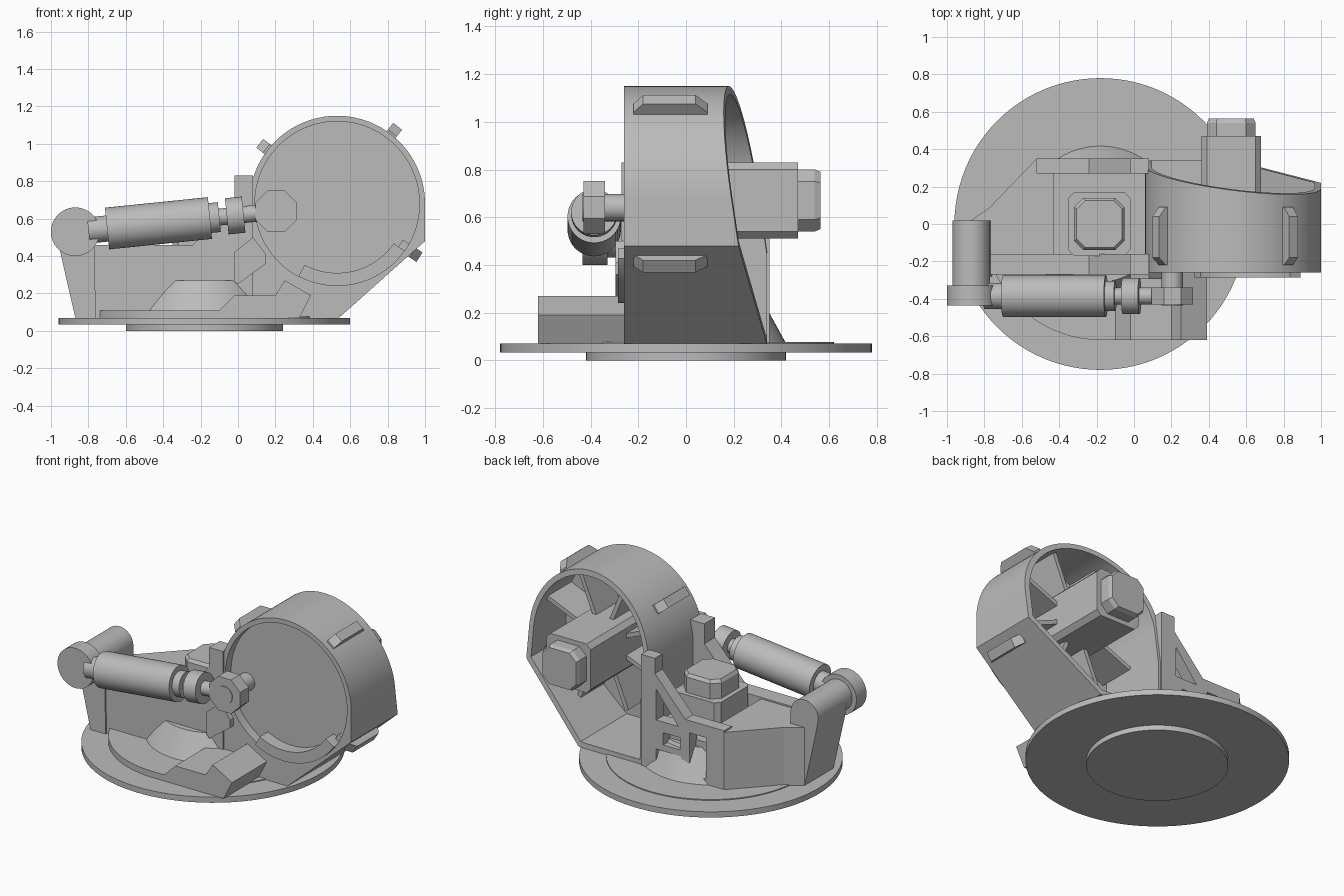
import bpy, bmesh
from math import sin, cos, radians, pi
from mathutils import Vector

if "Cube" in bpy.data.objects:
    bpy.data.objects.remove(bpy.data.objects["Cube"])

grey = bpy.data.materials.new("machine grey")
grey.use_nodes = True
grey.diffuse_color = (0.5, 0.5, 0.5, 1)
grey.node_tree.nodes["Principled BSDF"].inputs["Base Color"].default_value = grey.diffuse_color


def finish(name, bm):
    bmesh.ops.recalc_face_normals(bm, faces=bm.faces)
    mesh = bpy.data.meshes.new(name)
    bm.to_mesh(mesh)
    bm.free()
    mesh.materials.append(grey)
    ob = bpy.data.objects.new(name, mesh)
    bpy.context.collection.objects.link(ob)
    return ob


def prism(name, pts, a, b, axis="y", slant=None, taper=1.0):
    """Extrude a flat outline between a and b; slant is an optional trimming plane."""
    bm = bmesh.new()
    place = (lambda u, v, w: (u, w, v)) if axis == "y" else (lambda u, v, w: (u, v, w))
    mid = sum((Vector(p) for p in pts), Vector((0, 0))) / len(pts)
    low = [bm.verts.new(place(u, v, a)) for u, v in pts]
    far = [mid + (Vector(p) - mid) * taper for p in pts]
    top = [bm.verts.new(place(u, v, b)) for u, v in far]
    bm.faces.new(low)
    bm.faces.new(top)
    n = len(pts)
    for i in range(n):
        j = (i + 1) % n
        bm.faces.new((low[i], low[j], top[j], top[i]))
    if slant:
        cut = bmesh.ops.bisect_plane(bm, geom=bm.verts[:] + bm.edges[:] + bm.faces[:],
                                     plane_co=slant[0], plane_no=slant[1], clear_outer=True)
        edges = [e for e in cut["geom_cut"] if isinstance(e, bmesh.types.BMEdge)]
        bmesh.ops.edgeloop_fill(bm, edges=edges)
    return finish(name, bm)


def arc(cx, cz, r, start, end, steps=48):
    return [(cx + r * cos(radians(start + (end - start) * i / steps)),
             cz + r * sin(radians(start + (end - start) * i / steps))) for i in range(steps + 1)]


def circle(cx, cz, r, sides=64, turn=0):
    return arc(cx, cz, r, turn, turn + 360, sides)[:-1]


def rect(x0, x1, z0, z1, c=0):
    if not c:
        return [(x0, z0), (x1, z0), (x1, z1), (x0, z1)]
    return [(x0 + c, z0), (x1 - c, z0), (x1, z0 + c), (x1, z1 - c),
            (x1 - c, z1), (x0 + c, z1), (x0, z1 - c), (x0, z0 + c)]


def carve(target, *cutters):
    for cutter in cutters:
        mod = target.modifiers.new("cut", "BOOLEAN")
        mod.operation = "DIFFERENCE"
        mod.solver = "EXACT"
        mod.object = cutter
        bpy.context.view_layer.objects.active = target
        bpy.ops.object.modifier_apply(modifier=mod.name)
        bpy.data.objects.remove(cutter)


def rod(name, p, q, r1, r2=None, sides=40):
    p, q = Vector(p), Vector(q)
    bm = bmesh.new()
    bmesh.ops.create_cone(bm, cap_ends=True, segments=sides, radius1=r1,
                          radius2=r1 if r2 is None else r2, depth=(q - p).length)
    turn = (q - p).to_track_quat("Z", "Y").to_matrix()
    bmesh.ops.rotate(bm, verts=bm.verts, matrix=turn)
    bmesh.ops.translate(bm, verts=bm.verts, vec=(p + q) / 2)
    return finish(name, bm)


# Turntable
AX = -0.18
for name, r, z0, z1 in (("base_spigot", 0.42, 0, 0.035), ("base_disc", 0.78, 0.033, 0.07),
                        ("bearing_ring", 0.62, 0.06, 0.076)):
    prism(name, circle(AX, 0, r, 96), z0, z1, "z")
rod("bearing_cone", (AX, 0, 0.07), (AX, 0, 0.27), 0.42, 0.31, 64)

# Front step and curved foot plate
prism("foot_plate", arc(AX, 0, 0.62, 205, 270) + [(AX, -0.26)], 0.07, 0.11, "z")
prism("front_step", [(-0.18, 0.07), (-0.18, 0.11), (-0.1, 0.11), (-0.02, 0.19), (0.2, 0.19),
                     (0.25, 0.27), (0.39, 0.19), (0.33, 0.07)], -0.62, -0.25)

# Drum housing: round top, straight sides, slanted open back
CX, CZ, R = 0.53, 0.68, 0.47
SLANT = ((CX, 0.18, 1.15), (0.126, 1, 0.148))


def drum_outline(t):
    return (arc(CX, CZ, R - t, 0, 180, 64)
            + [(CX - R + t, 0.07 + t), (0.54 - t * 0.4, 0.07 + t), (1.0 - t, 0.48 + t * 0.5)])


drum = prism("drum_housing", drum_outline(0), -0.26, 0.34, slant=SLANT)
carve(drum, prism("drum_hollow", drum_outline(0.035), -0.14, 0.6),
      prism("drum_recess", circle(CX, CZ, 0.44, 96), -0.4, -0.2))
prism("drum_lip", arc(CX, CZ, 0.44, 242, 325) + arc(CX, CZ, 0.37, 325, 242), -0.285, -0.19)

# Radial ribs behind the drum face
for i in range(8):
    a = pi / 4 * i + pi / 8
    d, s = Vector((cos(a), sin(a))), Vector((-sin(a), cos(a))) * 0.014
    c = Vector((CX, CZ))
    prism("drum_rib", [c + d * 0.1 - s, c + d * 0.45 - s, c + d * 0.45 + s, c + d * 0.1 + s],
          -0.15, 0.1)

# Stop lugs around the drum
for angle in (142, 52, -33):
    a = radians(angle)
    d, t = Vector((cos(a), 0, sin(a))), Vector((-sin(a), 0, cos(a))) * 0.03
    bm = bmesh.new()
    side = [(0.4 if angle < 0 else 0.45, -0.22), (0.48, -0.22), (0.525, -0.18),
            (0.525, 0.04), (0.48, 0.09), (0.4 if angle < 0 else 0.45, 0.09)]
    loops = [[bm.verts.new(Vector((CX, y, CZ)) + d * r + t * k) for r, y in side] for k in (-1, 1)]
    for loop in loops:
        bm.faces.new(loop)
    for i in range(6):
        j = (i + 1) % 6
        bm.faces.new((loops[0][i], loops[0][j], loops[1][j], loops[1][i]))
    finish("stop_lug", bm)

# Drum motor, facing backwards
prism("drum_motor", rect(0.36, 0.68, 0.51, 0.83, 0.03), -0.15, 0.47)
prism("drum_motor_cap", rect(0.39, 0.65, 0.54, 0.80, 0.05), 0.46, 0.54)
prism("drum_motor_cap_end", rect(0.39, 0.65, 0.54, 0.80, 0.05), 0.54, 0.565, taper=0.92)

# Turning motor, facing upwards
prism("motor_mount", rect(-0.43, 0.07, -0.2, 0.28), 0.25, 0.31, "z")
prism("turning_motor", rect(-0.35, -0.02, -0.17, 0.17, 0.03), 0.3, 0.52, "z")
prism("turning_motor_cap", rect(-0.32, -0.05, -0.14, 0.14, 0.05), 0.51, 0.62, "z")
prism("turning_motor_cap_end", rect(-0.32, -0.05, -0.14, 0.14, 0.05), 0.62, 0.64, "z", taper=0.9)

# Side frames with a brace rising to the drum post
frame = [(-0.52, 0.07), (0.08, 0.07), (0.08, 0.83), (-0.02, 0.83), (-0.02, 0.7),
         (-0.24, 0.46), (-0.52, 0.46)]
rear = prism("rear_frame", [(x, min(z, 0.8)) for x, z in frame], 0.27, 0.35)
carve(rear, prism("window", rect(-0.39, -0.27, 0.11, 0.38), 0.2, 0.4),
      prism("low_window", rect(-0.21, -0.03, 0.05, 0.21), 0.2, 0.4),
      prism("slot", rect(-0.2, -0.08, 0.25, 0.33), 0.2, 0.4),
      prism("brace_window", [(-0.19, 0.4), (-0.03, 0.4), (-0.03, 0.6)], 0.2, 0.4))
prism("front_frame", [(-0.77, 0.07)] + frame[1:6] + [(-0.77, 0.46)], -0.27, -0.16)

# Solid counter block and actuator post
prism("counter_block", [(-0.77, -0.27), (-0.43, -0.27), (-0.43, 0.35), (-0.52, 0.35),
                        (-0.77, 0.09)], 0.07, 0.45, "z")
prism("actuator_post", [(-0.76, 0.07), (-0.87, 0.07), (-0.95, 0.42)]
      + arc(-0.87, 0.53, 0.1, 180, 0, 20), -0.28, 0.02)
prism("post_fillet", [(-0.87, 0.02), (-0.77, 0.09), (-0.77, 0.0), (-0.87, 0.0)], 0.07, 0.45, "z")
prism("post_neck", circle(-0.87, 0.53, 0.1, 40), -0.34, -0.27)
prism("post_knuckle", circle(-0.87, 0.53, 0.13), -0.435, -0.33)

# Latch plate between front frame and drum
prism("latch_plate", [(-0.02, 0.42), (0.08, 0.5), (0.15, 0.41), (0.15, 0.36), (0.0, 0.25),
                      (-0.02, 0.27)], -0.295, -0.25)

# Linear actuator
START, END = Vector((-0.87, -0.385, 0.53)), Vector((0.21, -0.385, 0.64))


def along(x):
    return START.lerp(END, (x - START.x) / (END.x - START.x))


for name, x0, x1, r in (("actuator_collar", -0.8, -0.69, 0.07), ("actuator_barrel", -0.7, -0.15, 0.112),
                        ("barrel_gland", -0.16, -0.1, 0.08), ("actuator_rod", -0.11, 0.2, 0.045),
                        ("rod_nut", -0.06, 0.03, 0.097)):
    rod(name, along(x0), along(x1), r)
prism("rod_eye", circle(0.205, 0.64, 0.12, 8, 22.5), -0.43, -0.34)
prism("eye_pin", circle(0.205, 0.64, 0.057, 32), -0.435, -0.19)

# Smooth round surfaces, crisp corners
for ob in bpy.context.scene.objects:
    if ob.type == "MESH":
        ob.select_set(True)
        bpy.context.view_layer.objects.active = ob
bpy.ops.object.shade_smooth_by_angle(angle=radians(25))
